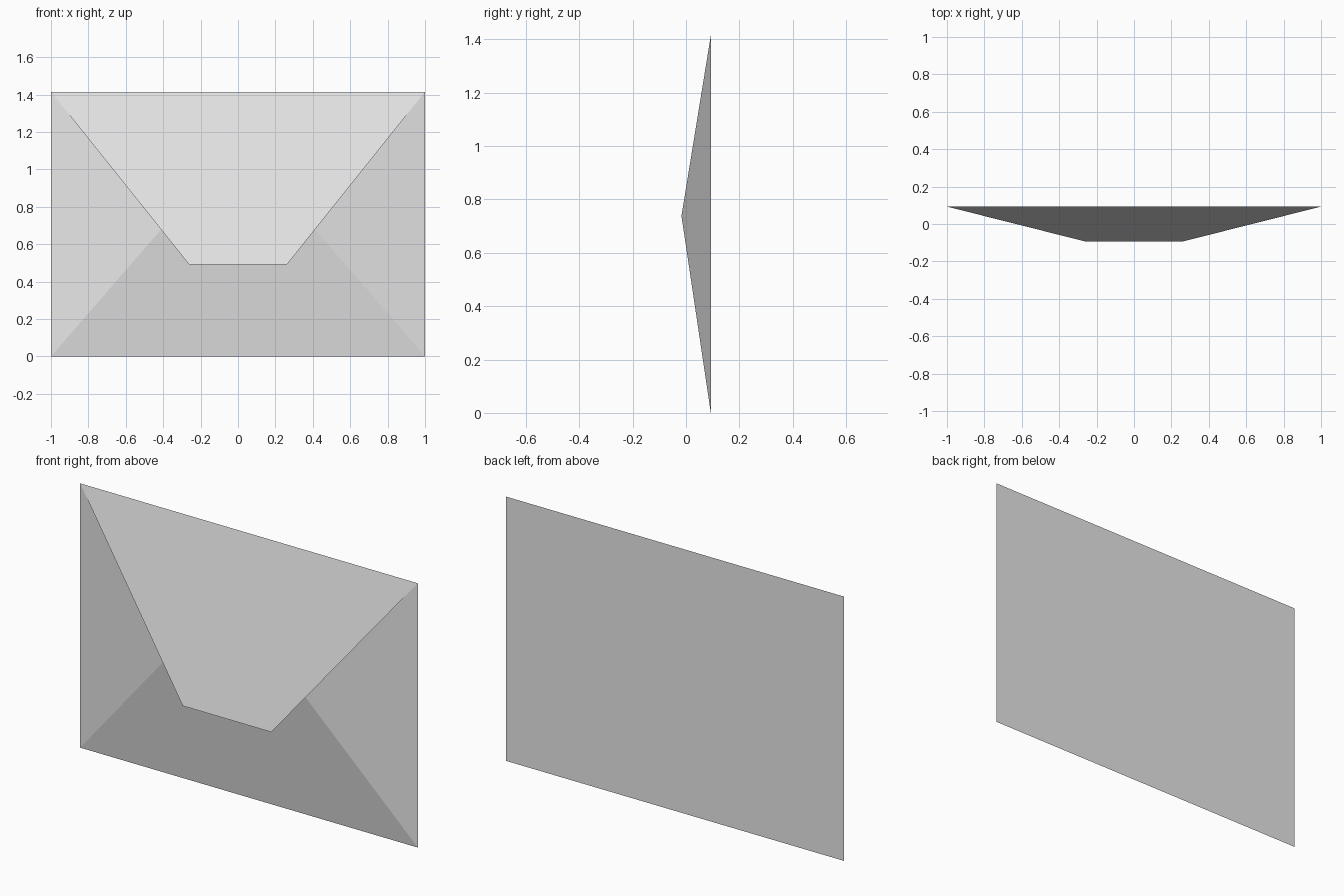
import bpy

if "Cube" in bpy.data.objects:
    bpy.data.objects.remove(bpy.data.objects["Cube"], do_unlink=True)

paper = bpy.data.materials.new("light grey paper")
paper.use_nodes = True
COLOUR = (0.8, 0.8, 0.8, 1.0)
paper.diffuse_color = COLOUR
paper.node_tree.nodes["Principled BSDF"].inputs["Base Color"].default_value = COLOUR

W, H = 1.0, 1.415             # half width, height
BACK, FRONT = 0.093, -0.093   # depth of the back sheet and of the flap's lip
FOLD_X, FOLD_Y, FOLD_Z = 0.36, -0.017, 0.738   # inner corner of the pocket


def panel(name, points):
    """One flat sheet of paper, corners listed anticlockwise from outside."""
    mesh = bpy.data.meshes.new(name)
    mesh.from_pydata(points, [], [tuple(range(len(points)))])
    mesh.materials.append(paper)
    obj = bpy.data.objects.new(name, mesh)
    bpy.context.collection.objects.link(obj)
    return obj


# Back sheet
panel("back_sheet", [(W, BACK, 0), (-W, BACK, 0), (-W, BACK, H), (W, BACK, H)])

# Bottom pocket panel, folded up and leaning forward
panel("bottom_panel", [(-W, BACK, 0), (W, BACK, 0),
                       (FOLD_X, FOLD_Y, FOLD_Z), (-FOLD_X, FOLD_Y, FOLD_Z)])

# Side pocket panels, meeting the bottom panel along its slanted edges
for side, name in ((1, "left_panel"), (-1, "right_panel")):
    corners = [(side * W, BACK, 0), (side * W, BACK, H),
               (side * FOLD_X, FOLD_Y, FOLD_Z)]
    panel(name, corners if side > 0 else corners[::-1])

# Top closing flap, hanging in front of the pocket
panel("top_flap", [(-W, BACK, H), (-0.262, FRONT, 0.492),
                   (0.262, FRONT, 0.492), (W, BACK, H)])
